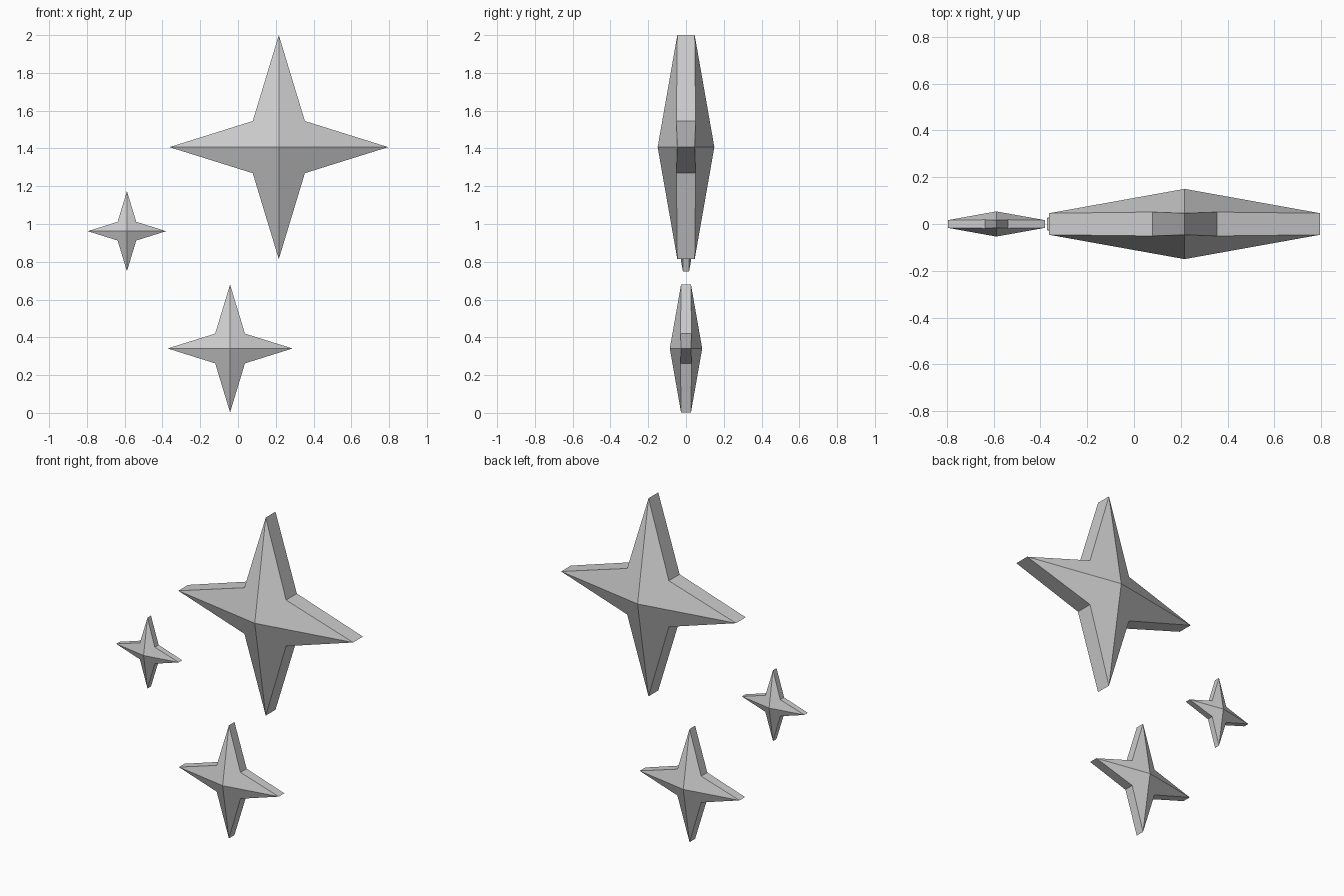
import bpy, bmesh
from math import sin, cos, pi

if "Cube" in bpy.data.objects:
    bpy.data.objects.remove(bpy.data.objects["Cube"])

# Proportions of the large star; the others are scaled copies
TIP_X, TIP_Z, NOTCH = 0.579, 0.593, 0.138
TIP_Y, NOTCH_Y, PEAK_Y = 0.046, 0.051, 0.15


def sparkle(name, x, z, s):
    bm = bmesh.new()
    # Outline alternates between long tips and inner notches
    outline = []
    for i in range(8):
        a = i * pi / 4
        if i % 2 == 0:
            outline.append((TIP_X * cos(a), TIP_Y, TIP_Z * sin(a)))
        else:
            outline.append((NOTCH * 2 ** 0.5 * cos(a), NOTCH_Y, NOTCH * 2 ** 0.5 * sin(a)))
    rings = []
    for side in (-1, 1):
        ring = [bm.verts.new((px * s, side * py * s, pz * s)) for px, py, pz in outline]
        peak = bm.verts.new((0, side * PEAK_Y * s, 0))
        # One facet per quadrant, rising to the central peak
        for i in range(0, 8, 2):
            bm.faces.new((peak, ring[i], ring[i + 1], ring[(i + 2) % 8]))
        rings.append(ring)
    # Rim wall joining front and back
    front, back = rings
    for i in range(8):
        j = (i + 1) % 8
        bm.faces.new((front[i], back[i], back[j], front[j]))
    bmesh.ops.recalc_face_normals(bm, faces=bm.faces)
    mesh = bpy.data.meshes.new(name)
    bm.to_mesh(mesh)
    bm.free()
    obj = bpy.data.objects.new(name, mesh)
    obj.location = (x, 0, z)
    bpy.context.collection.objects.link(obj)


sparkle("large_star", 0.216, 1.407, 1.0)
sparkle("medium_star", -0.042, 0.341, 0.571)
sparkle("small_star", -0.588, 0.962, 0.358)
